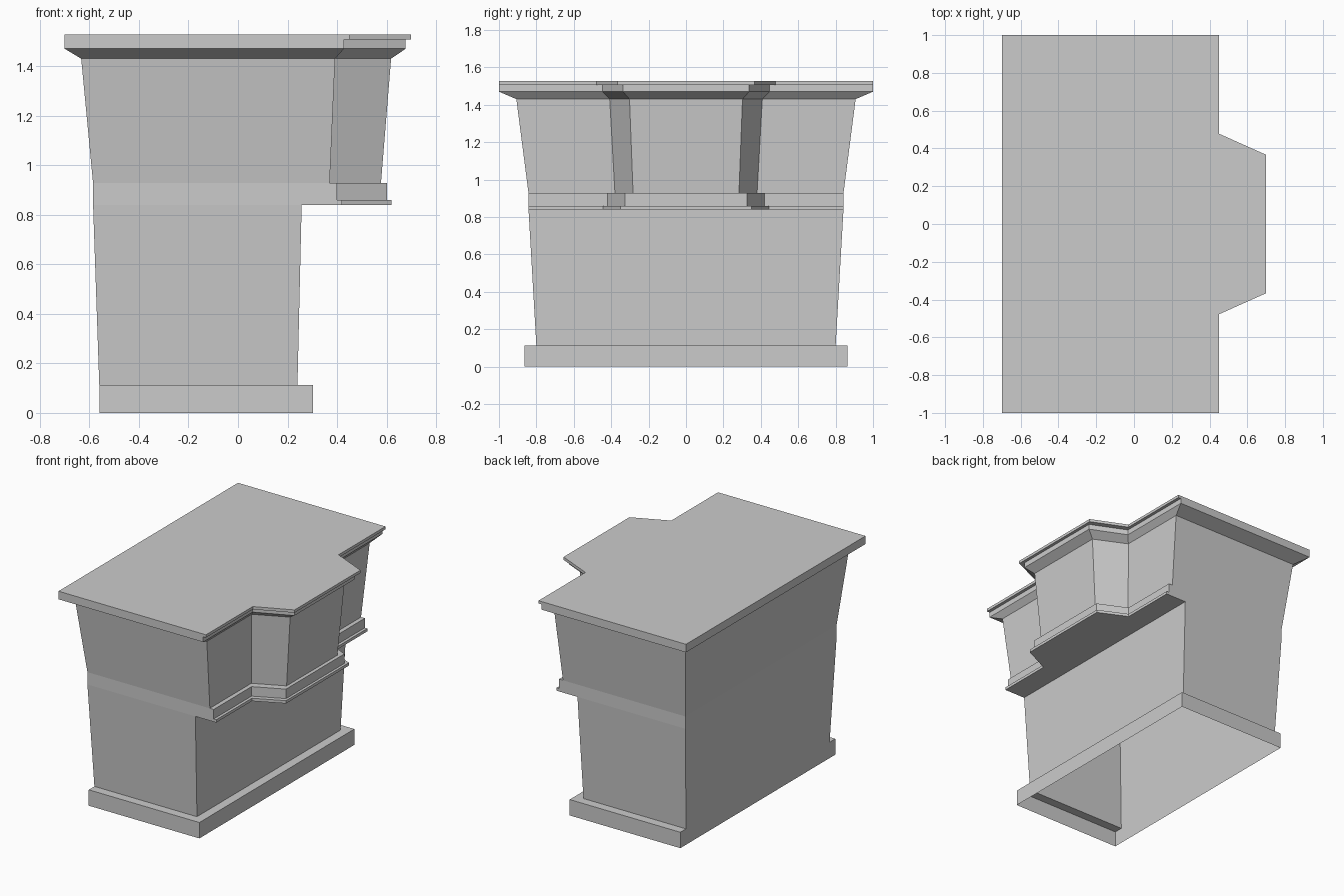
import bpy, bmesh

if "Cube" in bpy.data.objects:
    bpy.data.objects.remove(bpy.data.objects["Cube"])


def box_ring(z, back, wall, end):
    """Plain rectangular outline, counter-clockwise from above."""
    return [(back, -end, z), (wall, -end, z), (wall, end, z), (back, end, z)]


def bay_ring(z, back, wall, bay, end, y_wall, y_bay):
    """Rectangular outline with an angled bay on the +x side."""
    half = [(back, end), (wall, end), (wall, y_wall), (bay, y_bay)]
    return ([(x, -y, z) for x, y in half] +
            [(x, y, z) for x, y in reversed(half)])


def loft(name, rings, cap=False):
    """Join successive outlines with faces, dropping zero-area ones."""
    bm = bmesh.new()
    rows = [[bm.verts.new(p) for p in r] for r in rings]
    for a, b in zip(rows, rows[1:]):
        n = len(a)
        for i in range(n):
            j = (i + 1) % n
            f = bm.faces.new((a[i], a[j], b[j], b[i]))
            if f.calc_area() < 1e-6:
                bm.faces.remove(f)
    if cap:
        bm.faces.new(rows[-1])
    bmesh.ops.remove_doubles(bm, verts=bm.verts, dist=1e-5)
    mesh = bpy.data.meshes.new(name)
    bm.to_mesh(mesh)
    bm.free()
    obj = bpy.data.objects.new(name, mesh)
    bpy.context.collection.objects.link(obj)
    return obj


# plinth, open underneath, with a ledge on three sides
loft("plinth", [box_ring(0, -0.56, 0.303, 0.863),
                box_ring(0.112, -0.56, 0.303, 0.863),
                box_ring(0.112, -0.56, 0.24, 0.80)])

# tapered lower storey
loft("lower_storey", [box_ring(0.112, -0.56, 0.24, 0.80),
                      box_ring(0.84, -0.585, 0.257, 0.842)])

# overhang underside and the two stepped sill mouldings
loft("sill_moulding", [bay_ring(0.84, -0.585, 0.257, 0.257, 0.842, 0.445, 0.35),
                       bay_ring(0.84, -0.585, 0.42, 0.62, 0.842, 0.445, 0.35),
                       bay_ring(0.86, -0.585, 0.42, 0.62, 0.842, 0.445, 0.35),
                       bay_ring(0.86, -0.585, 0.40, 0.602, 0.842, 0.42, 0.325),
                       bay_ring(0.927, -0.585, 0.40, 0.602, 0.842, 0.42, 0.325),
                       bay_ring(0.927, -0.585, 0.37, 0.577, 0.842, 0.38, 0.283)])

# flared upper storey with its bay
loft("upper_storey", [bay_ring(0.927, -0.585, 0.37, 0.577, 0.842, 0.38, 0.283),
                      bay_ring(1.43, -0.633, 0.392, 0.618, 0.907, 0.408, 0.302)])

# cornice flare, fascia and roof slab
loft("cornice", [bay_ring(1.43, -0.633, 0.392, 0.618, 0.907, 0.408, 0.302),
                 bay_ring(1.47, -0.70, 0.428, 0.677, 1.0, 0.447, 0.337),
                 bay_ring(1.507, -0.70, 0.428, 0.677, 1.0, 0.447, 0.337),
                 bay_ring(1.507, -0.70, 0.45, 0.698, 1.0, 0.478, 0.367),
                 bay_ring(1.527, -0.70, 0.45, 0.698, 1.0, 0.478, 0.367)], cap=True)
